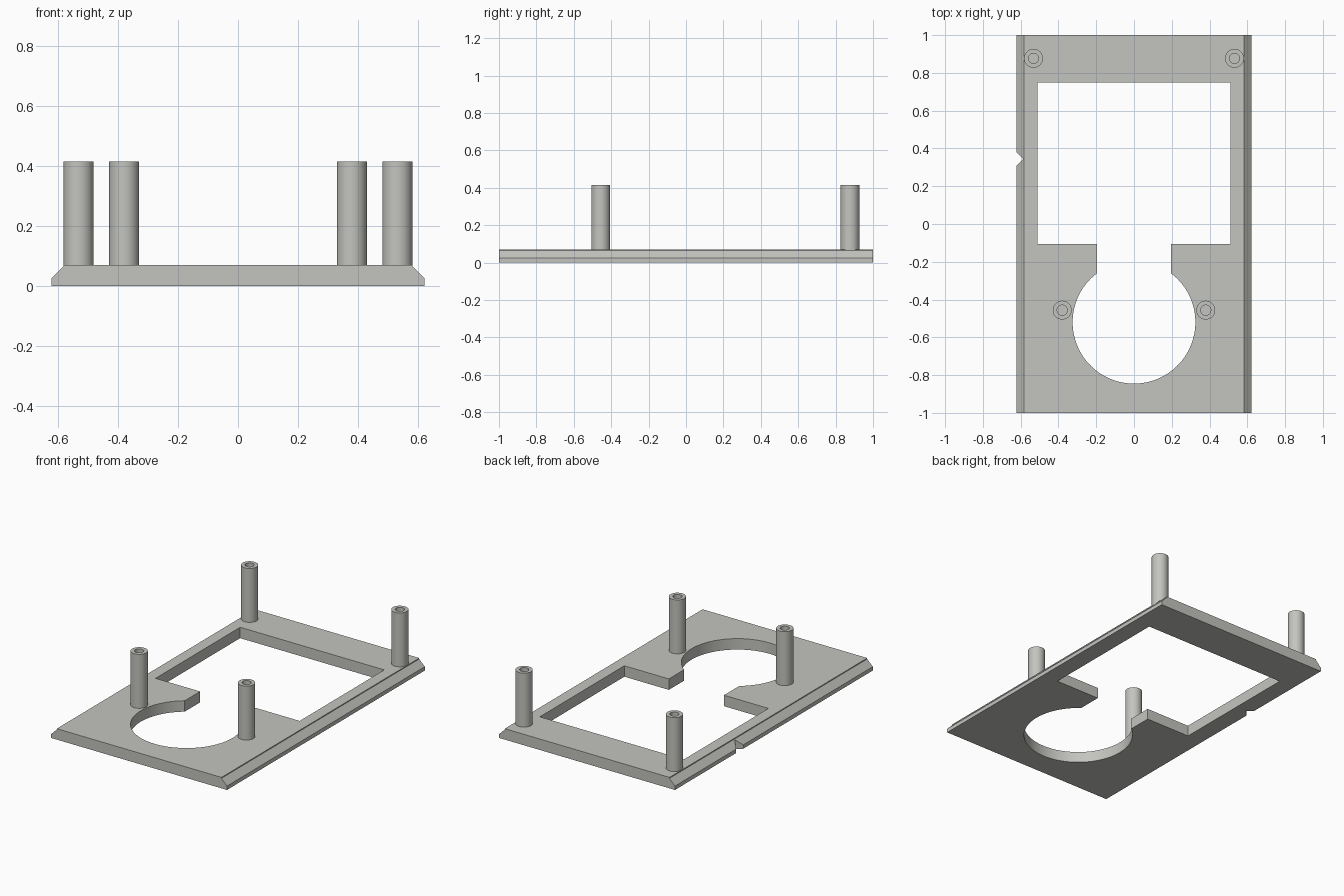
import bpy, bmesh, math

if "Cube" in bpy.data.objects:
    bpy.data.objects.remove(bpy.data.objects["Cube"])

grey = bpy.data.materials.new("warm grey")
grey.diffuse_color = (0.55, 0.55, 0.52, 1)
grey.use_nodes = True
grey.node_tree.nodes["Principled BSDF"].inputs["Base Color"].default_value = grey.diffuse_color


def make_object(name, bm):
    bmesh.ops.recalc_face_normals(bm, faces=bm.faces)
    mesh = bpy.data.meshes.new(name)
    bm.to_mesh(mesh)
    bm.free()
    mesh.materials.append(grey)
    ob = bpy.data.objects.new(name, mesh)
    bpy.context.collection.objects.link(ob)
    return ob


def prism(name, points, direction):
    """Extrude a closed 3D outline along a direction."""
    bm = bmesh.new()
    face = bm.faces.new([bm.verts.new(p) for p in points])
    ext = bmesh.ops.extrude_face_region(bm, geom=[face])
    verts = [g for g in ext["geom"] if isinstance(g, bmesh.types.BMVert)]
    bmesh.ops.translate(bm, verts=verts, vec=direction)
    return make_object(name, bm)


def smooth(ob):
    bpy.ops.object.select_all(action="DESELECT")
    ob.select_set(True)
    bpy.context.view_layer.objects.active = ob
    bpy.ops.object.shade_smooth_by_angle(angle=math.radians(30))


def cut(ob, cutter):
    mod = ob.modifiers.new("cut", "BOOLEAN")
    mod.operation, mod.solver, mod.object = "DIFFERENCE", "EXACT", cutter
    bpy.context.view_layer.objects.active = ob
    bpy.ops.object.modifier_apply(modifier=mod.name)
    bpy.data.objects.remove(cutter)


# Base plate: section with bevelled long sides
half = [(0.622, 0), (0.622, 0.025), (0.583, 0.064), (0.583, 0.07)]
section = half + [(-x, z) for x, z in reversed(half)]
plate = prism("base_plate", [(x, -1, z) for x, z in section], (0, 2, 0))

# Window, neck and round opening as one keyhole outline
R, CY, NECK = 0.325, -0.52, 0.195
start = math.acos(NECK / R)
sweep = math.pi + 2 * start
N = 72
arc = [(R * math.cos(start - sweep * i / N), CY + R * math.sin(start - sweep * i / N))
       for i in range(N + 1)]
keyhole = [(-NECK, -0.105), (-0.51, -0.105), (-0.51, 0.75),
           (0.51, 0.75), (0.51, -0.105), (NECK, -0.105)] + arc
cut(plate, prism("keyhole_cutter", [(x, y, -0.1) for x, y in keyhole], (0, 0, 0.3)))

# Small V notch in the left edge
notch = [(-0.586, 0.345), (-0.636, 0.395), (-0.636, 0.295)]
cut(plate, prism("notch_cutter", [(x, y, -0.1) for x, y in notch], (0, 0, 0.3)))
smooth(plate)


def post(name, x, y):
    """Tube-shaped post with a blind screw hole, as a spun wall section."""
    wall = [(0, 0.07), (0.05, 0.07), (0.05, 0.415), (0.027, 0.415), (0.027, 0.075), (0, 0.075)]
    bm = bmesh.new()
    verts = [bm.verts.new((r, 0, z)) for r, z in wall]
    edges = [bm.edges.new(pair) for pair in zip(verts, verts[1:])]
    bmesh.ops.spin(bm, geom=verts + edges, cent=(0, 0, 0), axis=(0, 0, 1),
                   angle=2 * math.pi, steps=40, use_merge=True)
    bmesh.ops.remove_doubles(bm, verts=bm.verts, dist=1e-5)
    ob = make_object(name, bm)
    ob.location = (x, y, 0)
    smooth(ob)


# Four mounting posts
for side, s in (("left", -1), ("right", 1)):
    post(f"back_{side}_post", s * 0.532, 0.877)
    post(f"front_{side}_post", s * 0.38, -0.456)
